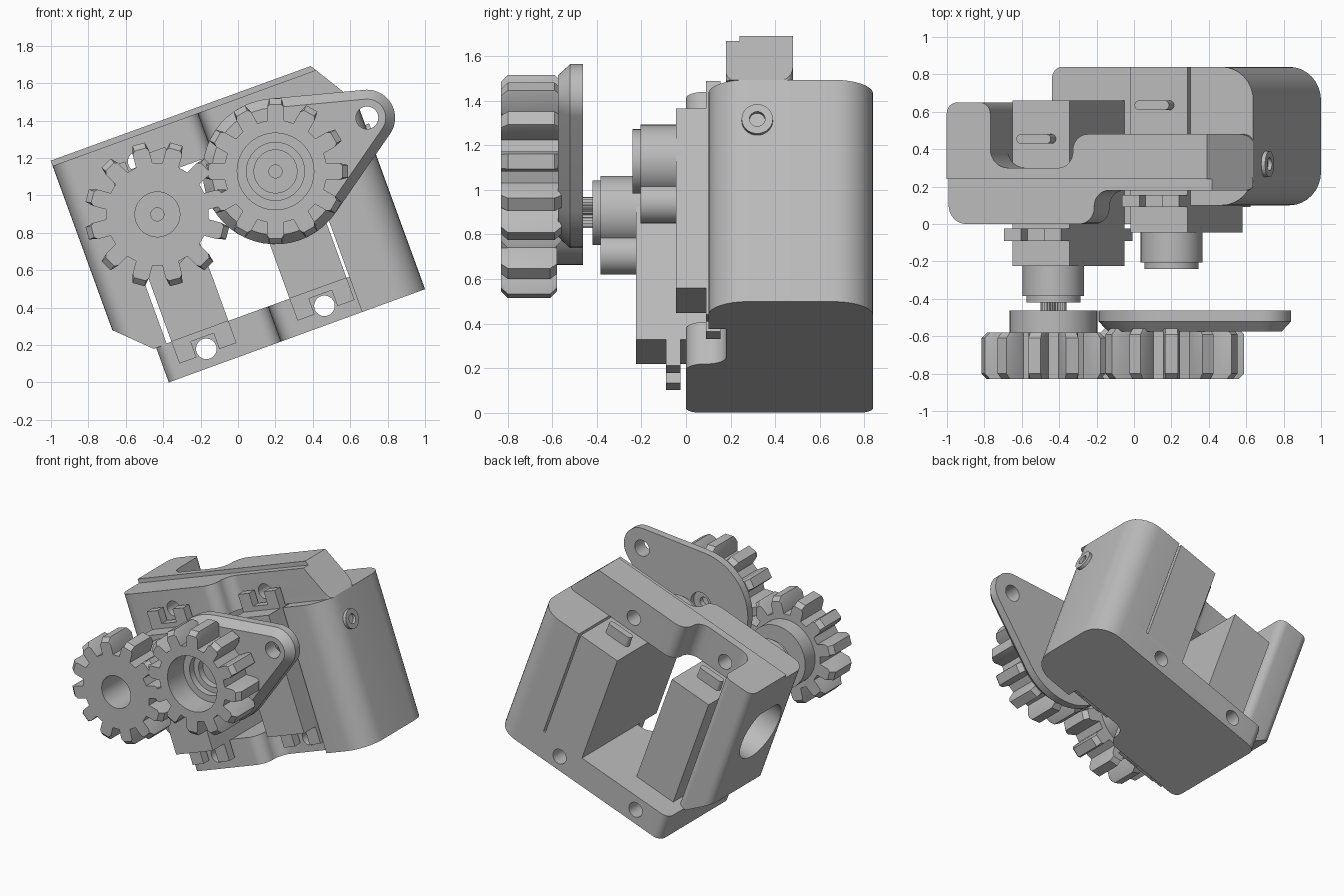
import bpy, bmesh, math
from mathutils import Vector, Matrix

if "Cube" in bpy.data.objects:
    bpy.data.objects.remove(bpy.data.objects["Cube"])

GREY = bpy.data.materials.new("plain grey")
GREY.use_nodes = True
GREY.diffuse_color = (0.5, 0.5, 0.5, 1)
GREY.node_tree.nodes["Principled BSDF"].inputs["Base Color"].default_value = (0.5, 0.5, 0.5, 1)

# The whole assembly is drawn upright, then tilted about the depth axis
TILT = math.radians(20)
PLACE = Matrix.Translation((-0.37, 0, 0)) @ Matrix.Rotation(-TILT, 4, 'Y')
SHAFT_Z, LEFT_X, RIGHT_X, STEP = 0.865, 0.25, 0.922, 0.18


def cut_plane(bm, point, normal):
    geom = bm.verts[:] + bm.edges[:] + bm.faces[:]
    cut = bmesh.ops.bisect_plane(bm, geom=geom, plane_co=point, plane_no=normal, clear_outer=True)
    edges = [e for e in cut["geom_cut"] if isinstance(e, bmesh.types.BMEdge)]
    bmesh.ops.edgeloop_fill(bm, edges=edges)


def loft(name, rings, planes=()):
    """Solid skinned through rings of points, trimmed by planes."""
    bm = bmesh.new()
    loops = [[bm.verts.new(p) for p in ring] for ring in rings]
    n = len(loops[0])
    for a, b in zip(loops, loops[1:]):
        for i in range(n):
            j = (i + 1) % n
            bm.faces.new((a[i], a[j], b[j], b[i]))
    bm.faces.new(loops[0])
    bm.faces.new(loops[-1])
    for point, normal in planes:
        cut_plane(bm, point, normal)
    bmesh.ops.recalc_face_normals(bm, faces=bm.faces[:])
    bm.transform(PLACE)
    mesh = bpy.data.meshes.new(name)
    bm.to_mesh(mesh)
    bm.free()
    mesh.materials.append(GREY)
    obj = bpy.data.objects.new(name, mesh)
    bpy.context.collection.objects.link(obj)
    return obj


def circle(x, y, z, r, n=48, axis='y'):
    pts = []
    for i in range(n):
        a = math.tau * i / n
        p, q = r * math.cos(a), r * math.sin(a)
        pts.append(Vector((x + p, y, z + q) if axis == 'y' else (x, y + p, z + q)))
    return pts


def rod(name, x, z, r, y0, y1):
    return loft(name, [circle(x, y0, z, r), circle(x, y1, z, r)])


def side_rod(name, y, z, r, x0, x1):
    return loft(name, [circle(x0, y, z, r, axis='x'), circle(x1, y, z, r, axis='x')])


def rounded(corners):
    """Outline with right-angled corners (x, y, radius) turned into arcs."""
    out = []
    for i, (x, y, r) in enumerate(corners):
        p = Vector((x, y))
        if not r:
            out.append(p)
            continue
        d1 = (Vector(corners[i - 1][:2]) - p).normalized()
        d2 = (Vector(corners[(i + 1) % len(corners)][:2]) - p).normalized()
        mid = p + (d1 + d2) * r
        for k in range(9):
            t = math.pi / 2 * k / 8
            out.append(mid - (d2 * math.cos(t) + d1 * math.sin(t)) * r)
    return out


def prism(name, corners, z0, z1, planes=()):
    outline = rounded(corners)
    return loft(name, [[Vector((p.x, p.y, z)) for p in outline] for z in (z0, z1)], planes)


def box(name, x0, x1, y0, y1, z0, z1, r=0):
    return prism(name, [(x0, y0, r), (x1, y0, r), (x1, y1, r), (x0, y1, r)], z0, z1)


def cut(obj, *cutters):
    bpy.context.view_layer.objects.active = obj
    for c in cutters:
        c.hide_render = True
        mod = obj.modifiers.new("cut", 'BOOLEAN')
        mod.operation, mod.solver, mod.object = 'DIFFERENCE', 'EXACT', c
        bpy.ops.object.modifier_apply(modifier=mod.name)
        bpy.data.objects.remove(c)


def screw_holes(z):
    return [rod("hole_cutter", x, z, 0.055, -0.3, 1.2) for x in (LEFT_X, RIGHT_X)]


# Housing: bottom plate, two side walls and the stepped top bar
plate = prism("bottom_plate", [(0, 0, .06), (.64, 0, .085), (.64, STEP, .085), (1.1, STEP, 0),
              (1.1, .1, 0), (1.458, .1, .18), (1.458, .84, .18), (0, .84, .06)], 0, 0.2)
cut(plate, *screw_holes(0.1))

WALL = [(-.188, 0, .1), (.06, 0, 0), (.06, .65, .06), (-.188, .65, .06)]
wall = prism("left_wall", WALL, 0.196, 1.30,
             [(Vector((-.188, 0, .366)), Vector((-.17, 0, -.174)))])
cut(wall, side_rod("bore_cutter", 0.32, SHAFT_Z, 0.22, -0.4, 0.055))

prism("right_wall", [(1.1, .1, 0), (1.458, .1, .18), (1.458, .84, .18), (1.1, .84, 0)], 0.2, 1.06)

BAR = [(-.188, 0, .1), (.64, 0, .085), (.64, STEP, .085), (1.458, STEP, .03), (1.458, .48, .05),
       (.53, .48, .085), (.53, .30, .085), (.06, .30, .1), (.06, .65, .06), (-.188, .65, .06)]
SLOPE = (Vector((1.292, 0, 1.33)), Vector((.27, 0, .166)))
BACK_ONLY = (Vector((0, .24, 0)), Vector((0, -1, 0)))
bar = prism("top_bar", BAR, 1.06, 1.30, [SLOPE])
cut(bar, *screw_holes(1.165))
prism("top_slab", BAR, 1.30, 1.33, [BACK_ONLY, SLOPE])

# Side pivot with a hollow centre
pivot = side_rod("side_pivot", 0.32, SHAFT_Z, 0.07, 1.40, 1.48)
cut(pivot, side_rod("pivot_cutter", 0.32, SHAFT_Z, 0.035, 1.44, 1.5))


# Motors: body, forked ears, gearbox turrets and wire outlet
def motor(side, x, dy):
    box(side + "_motor_body", x - .162, x + .162, dy - .225, dy + .66, .2, 1.06)
    for end, z0, z1 in (("lower", .075, .2), ("upper", 1.06, 1.19)):
        for prong, a, b in (("inner", -.162, -.065), ("outer", .065, .162)):
            box(f"{side}_{end}_{prong}_ear", x + a, x + b, dy - .09, dy - .025, z0, z1)
        web = (.165, .2) if end == "lower" else (1.06, 1.095)
        box(f"{side}_{end}_ear_web", x - .1, x + .1, dy - .09, dy - .025, *web)
    rod(side + "_turret", x, SHAFT_Z, .165, dy - .385, dy - .2)
    rod(side + "_small_turret", x, .665, .09, dy - .385, dy - .2)
    rod(side + "_turret_collar", x, SHAFT_Z, .145, dy - .42, dy - .38)
    box(side + "_wire_outlet", x - .11, x + .085, dy + .43, dy + .48, 1.05, 1.14, .024)


motor("left", LEFT_X, 0)
motor("right", RIGHT_X, STEP)


# Output spline of the left motor
def star(x, y, inner, outer, n):
    return [Vector((x + r * math.cos(math.pi * i / n), y, SHAFT_Z + r * math.sin(math.pi * i / n)))
            for i in range(2 * n) for r in [outer if i % 2 else inner]]


loft("left_spline", [star(LEFT_X, y, .06, .07, 24) for y in (-.47, -.41)])


# Twelve-tooth gears with bevelled tooth ends
def gear(name, x, phase, y0, y1):
    def ring(y, tip):
        pts = []
        for k in range(12):
            mid = math.radians(phase + 30 * k) - TILT
            for deg, r in ((-9.5, .275), (-7.5, .345), (-5, tip), (5, tip), (7.5, .345), (9.5, .275)):
                a = mid + math.radians(deg)
                pts.append(Vector((x + r * math.cos(a), y, SHAFT_Z + r * math.sin(a))))
        return pts
    return loft(name, [ring(y0, .36), ring(y0 + .03, .39), ring(y1 - .03, .39), ring(y1, .36)])


left_gear = gear("left_gear", LEFT_X, 15, -.83, -.58)
cut(left_gear, rod("bore_cutter", LEFT_X, SHAFT_Z, .12, -.9, -.5))
hub = rod("left_gear_hub", LEFT_X, SHAFT_Z, .235, -.58, -.463)
cut(hub, rod("bore_cutter", LEFT_X, SHAFT_Z, .12, -.6, -.5),
    rod("shaft_cutter", LEFT_X, SHAFT_Z, .035, -.6, -.4))

# Right gear sits on a teardrop lever with a hole in its lobe
LOBE = Vector((1.48, 0, .967))
HUB = Vector((RIGHT_X, 0, SHAFT_Z))


def teardrop(y, inset):
    span = LOBE - HUB
    heading = math.atan2(span.z, span.x)
    spread = math.acos((.39 - .15) / span.length)
    pts = []
    for centre, r, a0, a1 in ((LOBE, .15, -spread, spread), (HUB, .39, spread, math.tau - spread)):
        for k in range(33):
            a = heading + a0 + (a1 - a0) * k / 32
            pts.append(centre + Vector((math.cos(a) * (r - inset), y, math.sin(a) * (r - inset))))
    return pts


def stepped_bore():
    return [rod("bore_cutter", RIGHT_X, SHAFT_Z, r, -.9, y)
            for r, y in ((.205, -.64), (.155, -.59), (.115, -.54), (.035, -.4))]


right_gear = gear("right_gear", RIGHT_X, 0, -.83, -.56)
cut(right_gear, *stepped_bore())
lever = loft("lever_plate", [teardrop(-.575, .05), teardrop(-.52, 0), teardrop(-.463, 0)])
cut(lever, *stepped_bore(), rod("lobe_cutter", LOBE.x, LOBE.z, .06, -.7, -.3),
    rod("back_cutter", RIGHT_X, SHAFT_Z, .085, -.5, -.4))

# Smooth the curved parts and keep the edges crisp
bpy.ops.object.select_all(action='DESELECT')
for o in bpy.context.scene.objects:
    if o.type == 'MESH' and GREY.name in o.data.materials:
        o.select_set(True)
        bpy.context.view_layer.objects.active = o
bpy.ops.object.shade_smooth_by_angle(angle=math.radians(30))
